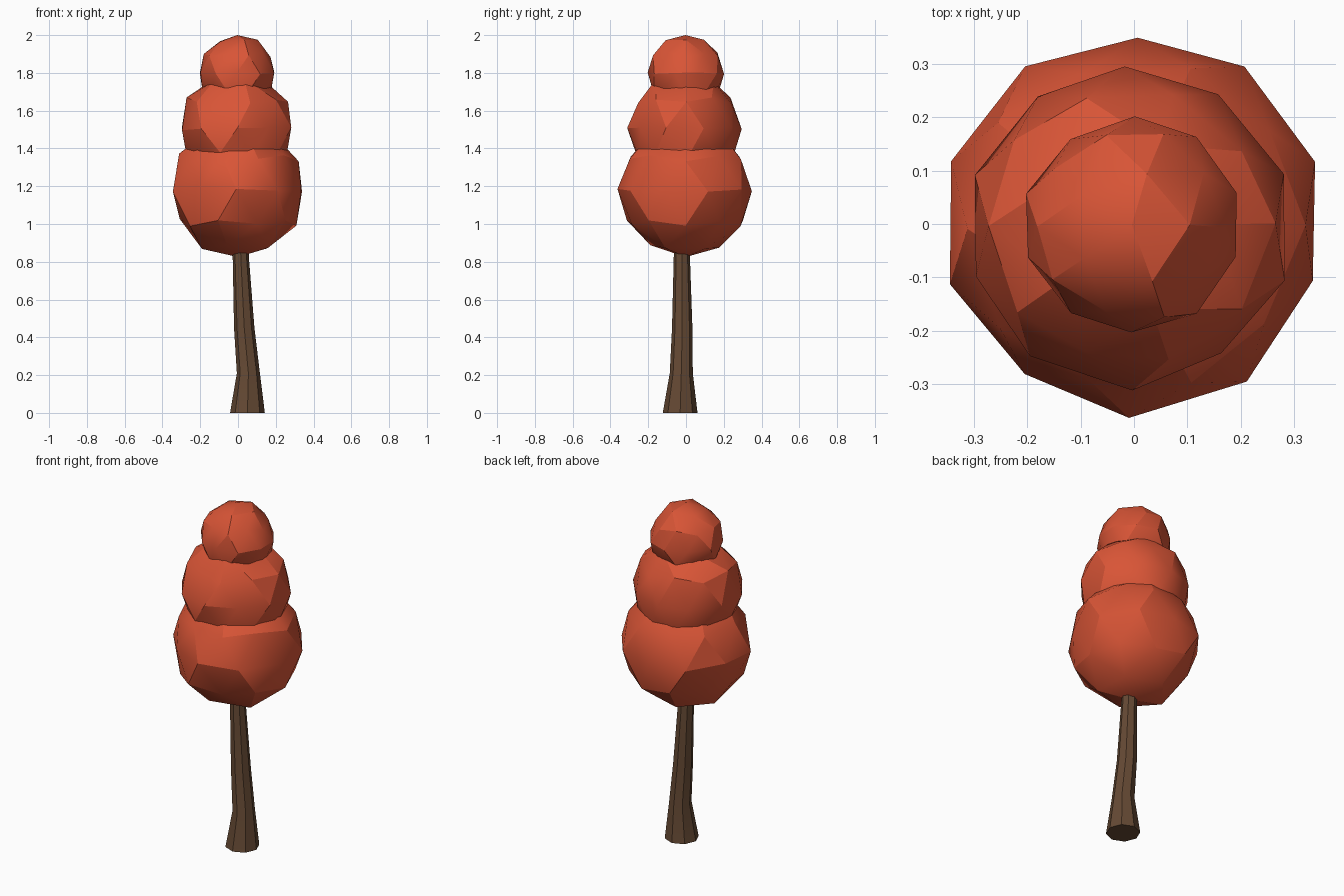
import bpy, bmesh, random
from math import radians, cos, sin, pi
from mathutils import Vector

if "Cube" in bpy.data.objects:
    bpy.data.objects.remove(bpy.data.objects["Cube"])

random.seed(4)


def material(name, rgb):
    m = bpy.data.materials.new(name)
    m.diffuse_color = (*rgb, 1)
    m.use_nodes = True
    m.node_tree.nodes["Principled BSDF"].inputs["Base Color"].default_value = m.diffuse_color
    return m


leaf_mat = material("autumn_leaves", (0.69, 0.09, 0.037))
bark_mat = material("bark", (0.13, 0.067, 0.034))


def add_object(name, bm, mat, angle):
    bmesh.ops.recalc_face_normals(bm, faces=bm.faces)
    mesh = bpy.data.meshes.new(name)
    bm.to_mesh(mesh)
    bm.free()
    mesh.materials.append(mat)
    ob = bpy.data.objects.new(name, mesh)
    bpy.context.collection.objects.link(ob)
    bpy.ops.object.select_all(action='DESELECT')
    ob.select_set(True)
    bpy.context.view_layer.objects.active = ob
    bpy.ops.object.shade_smooth_by_angle(angle=radians(angle))
    return ob


# Foliage: slightly irregular low-poly balls
def foliage(name, centre, radius):
    bm = bmesh.new()
    bmesh.ops.create_icosphere(bm, subdivisions=2, radius=radius)
    for v in bm.verts:
        if abs(v.co.z) < radius * 0.99:
            v.co += Vector([random.uniform(-1, 1) for _ in range(3)]) * radius * 0.03
        v.co += Vector(centre)
    add_object(name, bm, leaf_mat, 22)


foliage("lower_foliage", (0, -0.002, 1.18), 0.355)
foliage("middle_foliage", (-0.01, -0.006, 1.505), 0.30)
foliage("top_foliage", (-0.004, -0.002, 1.798), 0.202)

# Trunk: eight-sided bent column with a flared foot, (x, y, z, radius)
sections = [(0.05, -0.031, 0.0, 0.092), (0.055, -0.025, 0.21, 0.061),
            (0.033, -0.02, 0.45, 0.054), (0.015, -0.022, 0.82, 0.043),
            (0.008, -0.02, 1.1, 0.035)]
bm = bmesh.new()
rings = [[bm.verts.new((x + r * cos(i * pi / 4), y + r * sin(i * pi / 4), z))
          for i in range(8)] for x, y, z, r in sections]
for low, high in zip(rings, rings[1:]):
    for i in range(8):
        j = (i + 1) % 8
        bm.faces.new((low[i], low[j], high[j], high[i]))
bm.faces.new(rings[0][::-1])
bm.faces.new(rings[-1])
add_object("trunk", bm, bark_mat, 22)
